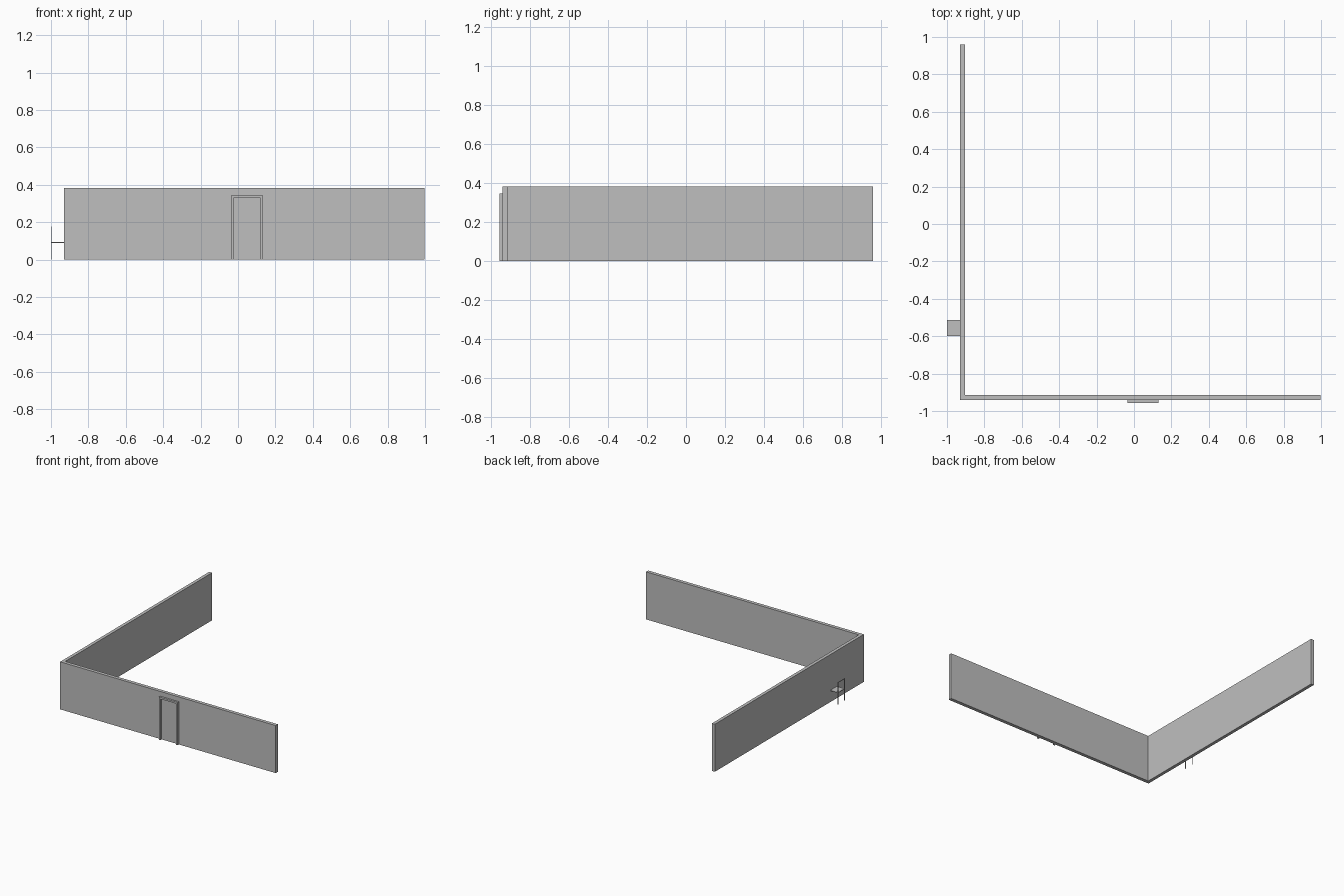
import bpy

if "Cube" in bpy.data.objects:
    bpy.data.objects.remove(bpy.data.objects["Cube"])

grey = bpy.data.materials.new("light_grey")
grey.diffuse_color = (0.52, 0.52, 0.52, 1)
grey.use_nodes = True
grey.node_tree.nodes["Principled BSDF"].inputs["Base Color"].default_value = grey.diffuse_color


def finish(name, verts, faces):
    mesh = bpy.data.meshes.new(name)
    mesh.from_pydata(verts, [], faces)
    mesh.materials.append(grey)
    obj = bpy.data.objects.new(name, mesh)
    bpy.context.collection.objects.link(obj)
    return obj


def prism(name, outline, lo, hi, place):
    """Extrude a counter-clockwise outline from lo to hi; place maps (u, v, w) to xyz."""
    n = len(outline)
    verts = [place(u, v, w) for w in (lo, hi) for u, v in outline]
    faces = [tuple(reversed(range(n))), tuple(range(n, 2 * n))]
    faces += [(i, (i + 1) % n, n + (i + 1) % n, n + i) for i in range(n)]
    return finish(name, verts, faces)


def box(name, x0, x1, y0, y1, z0, z1):
    return prism(name, [(x0, y0), (x1, y0), (x1, y1), (x0, y1)], z0, z1,
                 lambda u, v, w: (u, v, w))


# L-shaped corner wall
prism("corner_walls",
      [(-0.93, -0.942), (0.997, -0.942), (0.997, -0.914), (-0.904, -0.914),
       (-0.904, 0.96), (-0.93, 0.96)],
      0, 0.384, lambda u, v, w: (u, v, w))

# Door surround standing proud of the front wall
prism("door_frame",
      [(-0.036, 0), (-0.022, 0), (-0.022, 0.332), (0.117, 0.332),
       (0.117, 0), (0.131, 0), (0.131, 0.346), (-0.036, 0.346)],
      0.942, 0.958, lambda u, v, w: (u, -w, v))

# Small shelf on the outside of the left wall, held by a hoop of thin bars
box("shelf", -0.998, -0.93, -0.598, -0.514, 0.090, 0.095)
t = 0.004
prism("shelf_hoop",
      [(-0.6, 0), (-0.6 + t, 0), (-0.6 + t, 0.178 - t), (-0.512 - t, 0.178 - t),
       (-0.512 - t, 0), (-0.512, 0), (-0.512, 0.178), (-0.6, 0.178)],
      -1.0, -1.0 + t, lambda u, v, w: (w, u, v))
